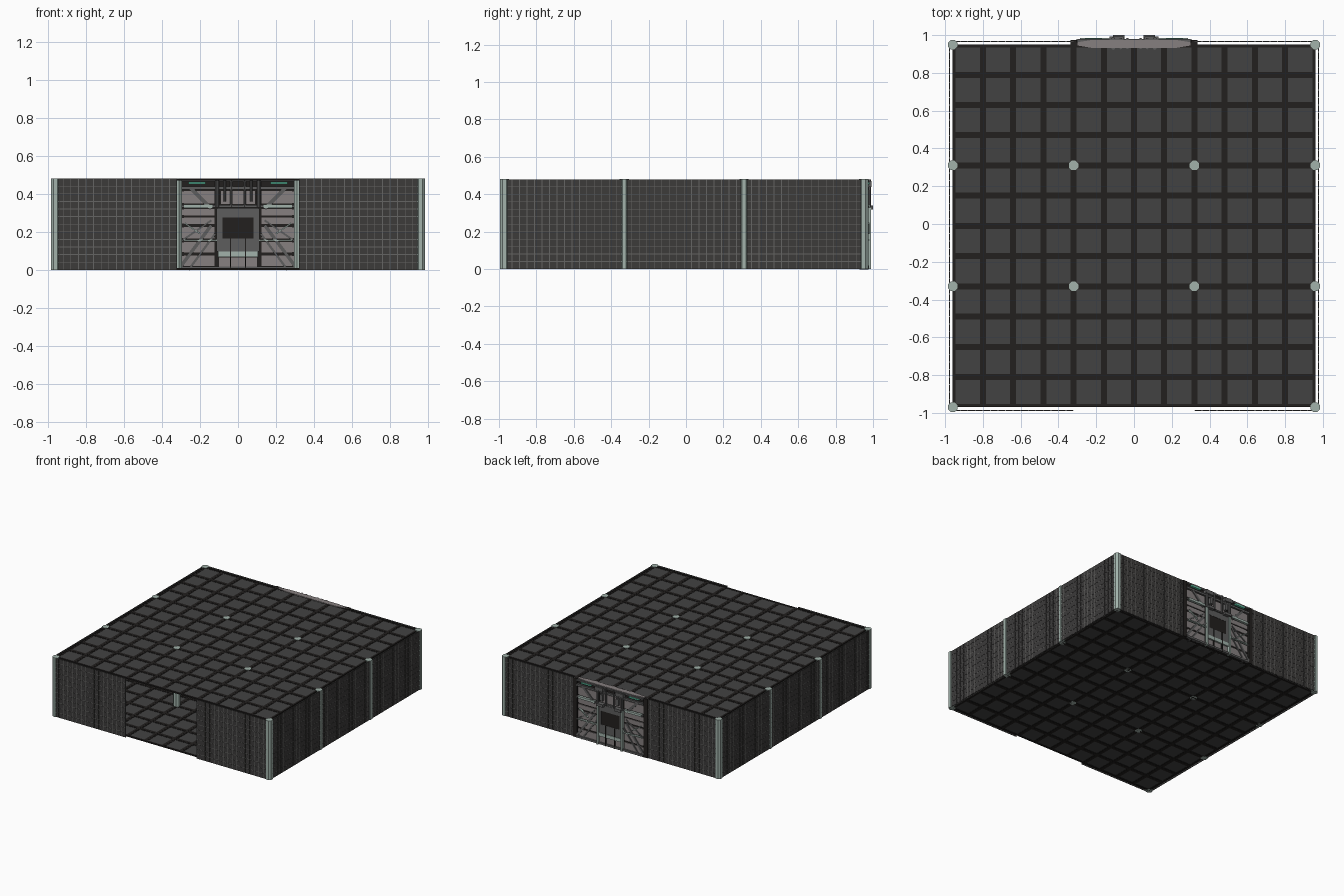
import bpy, bmesh, math
from mathutils import Matrix, Vector

if "Cube" in bpy.data.objects:
    bpy.data.objects.remove(bpy.data.objects["Cube"])

CELL, H, YC = 0.64, 0.48, -0.01          # bay size, room height, plan centre in y


def mat(name, r, g, b):
    m = bpy.data.materials.new(name)
    m.diffuse_color = (r, g, b, 1)
    m.use_nodes = True
    m.node_tree.nodes["Principled BSDF"].inputs["Base Color"].default_value = m.diffuse_color
    return m


PALE = mat("pale_green", 0.36, 0.45, 0.41)
TILE = mat("charcoal", 0.055, 0.055, 0.055)
WALL = mat("wall_grey", 0.045, 0.043, 0.042)
JOINT = mat("joint_grey", 0.13, 0.13, 0.125)
DARK = mat("near_black", 0.016, 0.014, 0.013)
PINK = mat("warm_grey", 0.24, 0.215, 0.215)
STEEL = mat("steel_grey", 0.11, 0.11, 0.11)
GLOW = mat("green_light", 0.12, 0.6, 0.4)


def box(bm, x0, x1, y0, y1, z0, z1):
    v = [bm.verts.new((x, y, z)) for x in (x0, x1) for y in (y0, y1) for z in (z0, z1)]
    for f in ((0, 1, 3, 2), (4, 6, 7, 5), (0, 4, 5, 1), (2, 3, 7, 6), (0, 2, 6, 4), (1, 5, 7, 3)):
        bm.faces.new([v[i] for i in f])


def prism(bm, profile, z0, z1):
    """Extrude a plan profile upwards."""
    f = bm.faces.new([bm.verts.new((x, y, z0)) for x, y in profile])
    r = bmesh.ops.extrude_face_region(bm, geom=[f])
    bmesh.ops.translate(bm, vec=(0, 0, z1 - z0),
                        verts=[e for e in r["geom"] if isinstance(e, bmesh.types.BMVert)])


def to_mesh(bm, name, material):
    bmesh.ops.recalc_face_normals(bm, faces=bm.faces)
    me = bpy.data.meshes.new(name)
    bm.to_mesh(me)
    bm.free()
    me.materials.append(material)
    return me


def place(name, me, matrix=Matrix()):
    ob = bpy.data.objects.new(name, me)
    ob.matrix_world = matrix
    bpy.context.collection.objects.link(ob)
    return ob


# Floor and ceiling: square plates held in a grid of dark strips
bm = bmesh.new()
for i in range(12):
    for j in range(12):
        x, y = -0.96 + 0.16 * i, -0.96 + 0.16 * j
        box(bm, x + 0.013, x + 0.147, y + 0.013, y + 0.147, 0.003, 0.007)
plates = to_mesh(bm, "plates", TILE)
bm = bmesh.new()
for i in range(13):
    c = -0.96 + 0.16 * i
    a, b = max(c - 0.016, -0.96), min(c + 0.016, 0.96)
    box(bm, a, b, -0.96, 0.96, 0.001, 0.009)
    box(bm, -0.96, 0.96, a, b, 0.001, 0.009)
    a, b = max(c - 0.006, -0.96), min(c + 0.006, 0.96)
    box(bm, a, b, -0.96, 0.96, 0.0, 0.010)
    box(bm, -0.96, 0.96, a, b, 0.0, 0.010)
strips = to_mesh(bm, "strips", DARK)
for part, z in (("floor", 0), ("ceiling", H - 0.011)):
    place(part + "_plates", plates, Matrix.Translation((0, YC, z)))
    place(part + "_strips", strips, Matrix.Translation((0, YC, z)))

# Wall panel: thin sheet covered with small raised tiles
bm = bmesh.new()
box(bm, -CELL / 2, CELL / 2, -0.0015, 0.0015, 0, H)
sheet = to_mesh(bm, "wall_sheet", JOINT)
bm = bmesh.new()
for i in range(16):
    for j in range(12):
        x, z = -CELL / 2 + 0.04 * i, 0.04 * j
        box(bm, x + 0.002, x + 0.038, -0.003, 0.003, z + 0.002, z + 0.038)
tiles = to_mesh(bm, "wall_tiles", WALL)
for side, angle, bays in (("front", 0, (-1, 1)), ("right", 90, (-1, 0, 1)),
                          ("back", 180, (-1, 1)), ("left", 270, (-1, 0, 1))):
    for k in bays:
        m = (Matrix.Translation((0, YC, 0)) @ Matrix.Rotation(math.radians(angle), 4, "Z")
             @ Matrix.Translation((CELL * k, -0.977, 0)))
        place(side + "_wall_sheet", sheet, m)
        place(side + "_wall_tiles", tiles, m)

# Octagonal pillars: outer ones along the sides, four inside
bm = bmesh.new()
r = 0.025 / math.cos(math.pi / 8)
prism(bm, [(r * math.cos(math.pi / 8 * (2 * i + 1)), r * math.sin(math.pi / 8 * (2 * i + 1)))
           for i in range(8)], 0, H + 0.001)
pillar = to_mesh(bm, "pillar", PALE)
for i in range(4):
    for j in range(4):
        if i in (0, 3) or j in (1, 2):
            place("pillar", pillar, Matrix.Translation((-0.96 + CELL * i, YC - 0.96 + CELL * j, 0)))

# Gate in the back wall, detailed on both faces
DOOR = {}


def part(name, material):
    return DOOR.setdefault(name, (bmesh.new(), material))[0]


def bar(bm, p, q, w, y0, y1, mirror=True):
    """Flat bar between two (x, z) points, mirrored left and right."""
    p, q = Vector(p), Vector(q)
    d = (q - p).normalized() * w / 2
    n = Vector((-d.y, d.x))
    for s in ((1, -1) if mirror else (1,)):
        c = [(s * v.x, v.y) for v in (p + n, p - n, q - n, q + n)]
        lo = [bm.verts.new((x, y0, z)) for x, z in c]
        hi = [bm.verts.new((x, y1, z)) for x, z in c]
        bm.faces.new(lo)
        bm.faces.new(hi[::-1])
        for i in range(4):
            bm.faces.new((lo[i], lo[i - 1], hi[i - 1], hi[i]))


# core slab with tapered ends, and posts at either side
core = part("gate_core", DARK)
prism(core, [(-0.31, 0.945), (-0.25, 0.94), (0.25, 0.94), (0.31, 0.945),
             (0.31, 0.96), (0.25, 0.965), (-0.25, 0.965), (-0.31, 0.96)], 0.002, 0.474)
cap = part("gate_cap", PINK)
prism(cap, [(-0.30, 0.945), (-0.22, 0.932), (0.22, 0.932), (0.30, 0.945),
            (0.30, 0.962), (0.22, 0.975), (-0.22, 0.975), (-0.30, 0.962)], 0.470, 0.481)
bar(part("gate_posts", DARK), (0.318, 0), (0.318, H), 0.034, 0.935, 0.975)

# rows of warm grey panels
for z0, z1 in ((0.02, 0.075), (0.09, 0.145), (0.165, 0.225), (0.24, 0.275), (0.285, 0.32), (0.35, 0.415)):
    zc = (z0 + z1) / 2
    bar(part("gate_panels", PINK), (0.125, zc), (0.295, zc), z1 - z0, 0.935, 0.970)
bar(part("gate_panels", PINK), (-0.09, 0.38), (0.09, 0.38), 0.07, 0.936, 0.969, False)
bar(part("gate_panels", PINK), (-0.1, 0.04), (0.1, 0.04), 0.05, 0.936, 0.969, False)

# diagonal braces and cross bars
brace = part("gate_braces", STEEL)
for p, q, w in (((0.30, 0.02), (0.14, 0.235), 0.018), ((0.26, 0.0), (0.12, 0.19), 0.012),
                ((0.25, 0.43), (0.14, 0.32), 0.02), ((0.30, 0.15), (0.14, 0.26), 0.010)):
    bar(brace, p, q, w, 0.928, 0.977)
for z, w in ((0.43, 0.016), (0.335, 0.012), (0.01, 0.016), (0.47, 0.012)):
    bar(brace, (-0.30, z), (0.30, z), w, 0.929, 0.979, False)
trim = part("gate_pale_trim", PALE)
bar(trim, (0.135, 0.335), (0.285, 0.335), 0.018, 0.924, 0.984)
bar(trim, (0.11, 0.155), (0.285, 0.155), 0.007, 0.926, 0.981)
bar(trim, (-0.105, 0.082), (0.105, 0.082), 0.028, 0.928, 0.979, False)
bar(trim, (0.20, 0.19), (0.28, 0.245), 0.007, 0.926, 0.981)
bar(trim, (0.109, 0.0), (0.109, 0.33), 0.012, 0.955, 0.988)
bar(part("gate_lights", GLOW), (0.17, 0.457), (0.26, 0.457), 0.011, 0.926, 0.982)

# central doorway frame with a dark window
frame = part("gate_frame", STEEL)
bar(frame, (0.098, 0.10), (0.098, 0.32), 0.032, 0.931, 0.974)
bar(frame, (-0.11, 0.30), (0.11, 0.30), 0.05, 0.931, 0.974, False)
bar(frame, (-0.11, 0.13), (0.11, 0.13), 0.07, 0.931, 0.974, False)
bar(part("gate_window", DARK), (-0.085, 0.22), (0.085, 0.22), 0.11, 0.933, 0.972, False)
bar(part("gate_window", DARK), (0.04, 0.0), (0.04, 0.165), 0.006, 0.927, 0.98)

# upright pipes over the doorway, with outer clamps
pipes = part("gate_pipes", STEEL)
for x, z0, rad in ((0.11, 0.33, 0.010), (0.07, 0.36, 0.007), (0.035, 0.33, 0.007)):
    for s in (1, -1):
        for y in (0.932, 0.979):
            prism(pipes, [(s * x + rad * math.cos(a * math.pi / 4), y + rad * math.sin(a * math.pi / 4))
                          for a in range(8)], z0, 0.479)
bar(part("gate_clamps", STEEL), (0.055, 0.455), (0.13, 0.455), 0.03, 0.965, 0.993)
bar(part("gate_clamps", STEEL), (0.05, 0.33), (0.11, 0.33), 0.022, 0.965, 1.0)
bar(part("gate_clamps", STEEL), (0.06, 0.39), (0.085, 0.39), 0.05, 0.965, 0.99)

for name, (bm, material) in DOOR.items():
    place(name, to_mesh(bm, name, material))
